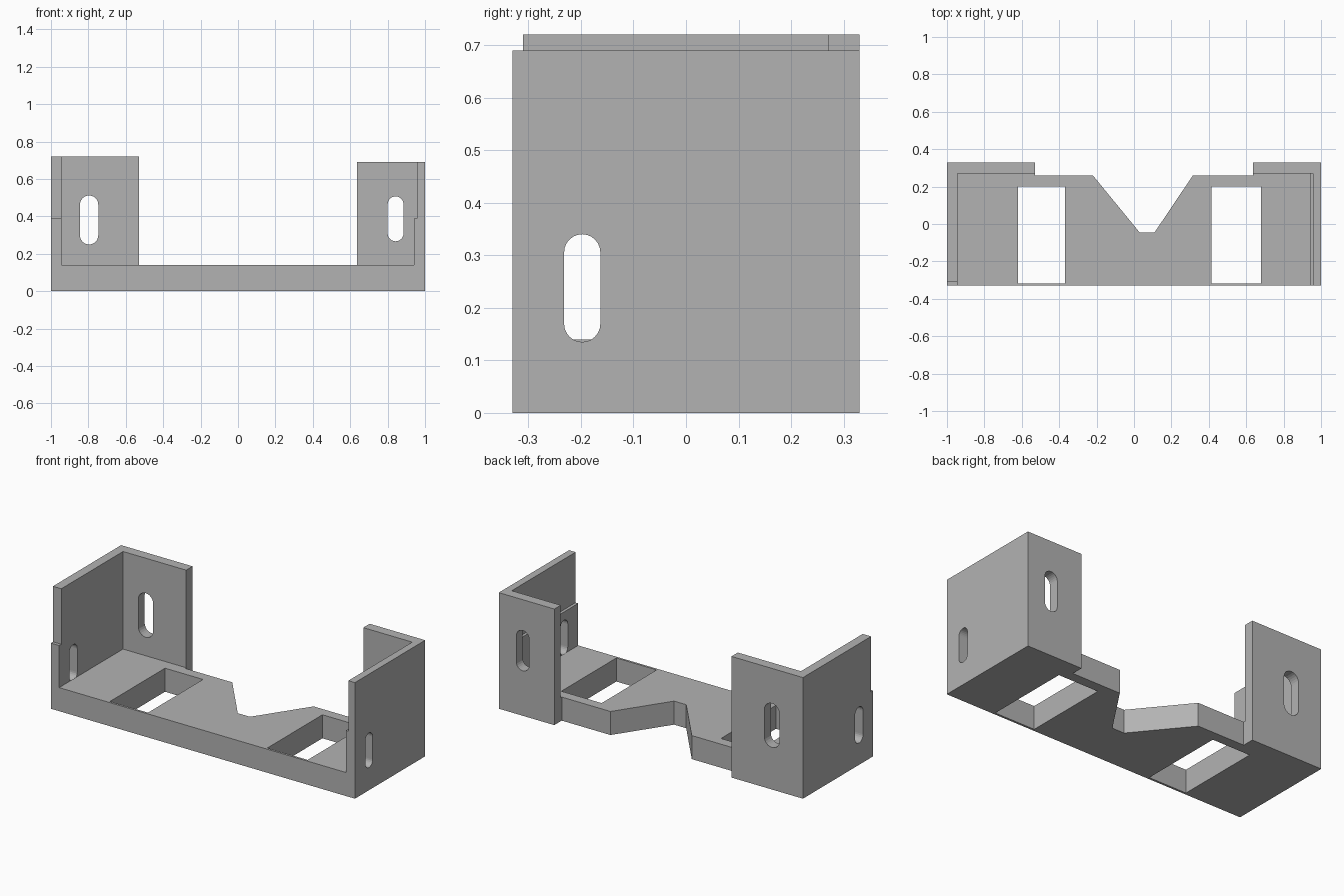
import bpy, bmesh, math
from mathutils import Vector

cube = bpy.data.objects.get("Cube")
if cube:
    bpy.data.objects.remove(cube, do_unlink=True)

grey = bpy.data.materials.new("plain grey")
grey.use_nodes = True
COLOUR = (0.45, 0.45, 0.45, 1)
grey.diffuse_color = COLOUR
grey.node_tree.nodes["Principled BSDF"].inputs["Base Color"].default_value = COLOUR

FRONT, BACK, PLATE = -0.33, 0.33, 0.27
LEFT_IN, RIGHT_IN, FLOOR = 0.94, -0.945, 0.14


def prism(name, profile, axis, lo, hi):
    """Extrude a 2D profile along x, y or z; the profile uses the other two axes in order."""
    def place(p, d):
        c = list(p)
        c.insert("xyz".index(axis), d)
        return Vector(c)
    bm = bmesh.new()
    face = bm.faces.new([bm.verts.new(place(p, lo)) for p in profile])
    ext = bmesh.ops.extrude_face_region(bm, geom=[face])
    moved = [v for v in ext["geom"] if isinstance(v, bmesh.types.BMVert)]
    bmesh.ops.translate(bm, verts=moved, vec=place((0, 0), hi - lo))
    bmesh.ops.recalc_face_normals(bm, faces=bm.faces)
    mesh = bpy.data.meshes.new(name)
    bm.to_mesh(mesh)
    bm.free()
    obj = bpy.data.objects.new(name, mesh)
    bpy.context.collection.objects.link(obj)
    mesh.materials.append(grey)
    return obj


def rect(a0, a1, b0, b1):
    return [(a0, b0), (a1, b0), (a1, b1), (a0, b1)]


def slot(a0, a1, z0, z1, steps=12):
    """Upright slot outline with round ends."""
    r, mid = (a1 - a0) / 2, (a0 + a1) / 2
    pts = []
    for start, zc in ((0, z1 - r), (math.pi, z0 + r)):
        for i in range(steps + 1):
            t = start + math.pi * i / steps
            pts.append((mid + r * math.cos(t), zc + r * math.sin(t)))
    return pts


def cut(obj, profile, axis, lo, hi):
    cutter = prism("cutter", profile, axis, lo, hi)
    cutter.hide_render = True
    mod = obj.modifiers.new("cut", "BOOLEAN")
    mod.operation, mod.solver, mod.object = "DIFFERENCE", "EXACT", cutter
    bpy.context.view_layer.objects.active = obj
    bpy.ops.object.modifier_apply(modifier=mod.name)
    bpy.data.objects.remove(cutter, do_unlink=True)


# Floor with a tapered notch at the back and two windows
floor = prism("base_floor", [
    (RIGHT_IN, FRONT), (LEFT_IN, FRONT), (LEFT_IN, PLATE), (0.635, PLATE), (0.635, 0.26),
    (0.315, 0.26), (0.11, -0.045), (0.03, -0.045), (-0.22, 0.26),
    (-0.53, 0.26), (-0.53, PLATE), (RIGHT_IN, PLATE)], "z", 0, FLOOR)
for x0, x1 in ((-0.62, -0.37), (0.415, 0.68)):
    cut(floor, rect(x0, x1, -0.317, 0.2), "z", -0.1, 0.3)

# Side walls: one steps back at the front, the other thins on its inner face
right_wall = prism("right_side_wall", [
    (FRONT, 0), (PLATE, 0), (PLATE, 0.72), (-0.31, 0.72), (-0.31, 0.39), (FRONT, 0.39)],
    "x", -1, RIGHT_IN)
cut(right_wall, slot(-0.235, -0.16, 0.13, 0.345), "x", -1.1, -0.9)

left_wall = prism("left_side_wall", [
    (LEFT_IN, 0), (1, 0), (1, 0.69), (0.957, 0.69), (0.957, 0.39), (LEFT_IN, 0.39)],
    "y", FRONT, PLATE)
cut(left_wall, slot(-0.232, -0.163, 0.135, 0.34), "x", 0.9, 1.1)

# Back plates with mounting slots
for name, x0, x1, top, hole in (
        ("right_back_plate", -1, -0.53, 0.72, (-0.845, -0.747, 0.25, 0.512)),
        ("left_back_plate", 0.635, 1, 0.69, (0.8, 0.885, 0.267, 0.507))):
    plate = prism(name, rect(x0, x1, 0, top), "y", PLATE, BACK)
    cut(plate, slot(*hole), "y", 0.2, 0.4)
